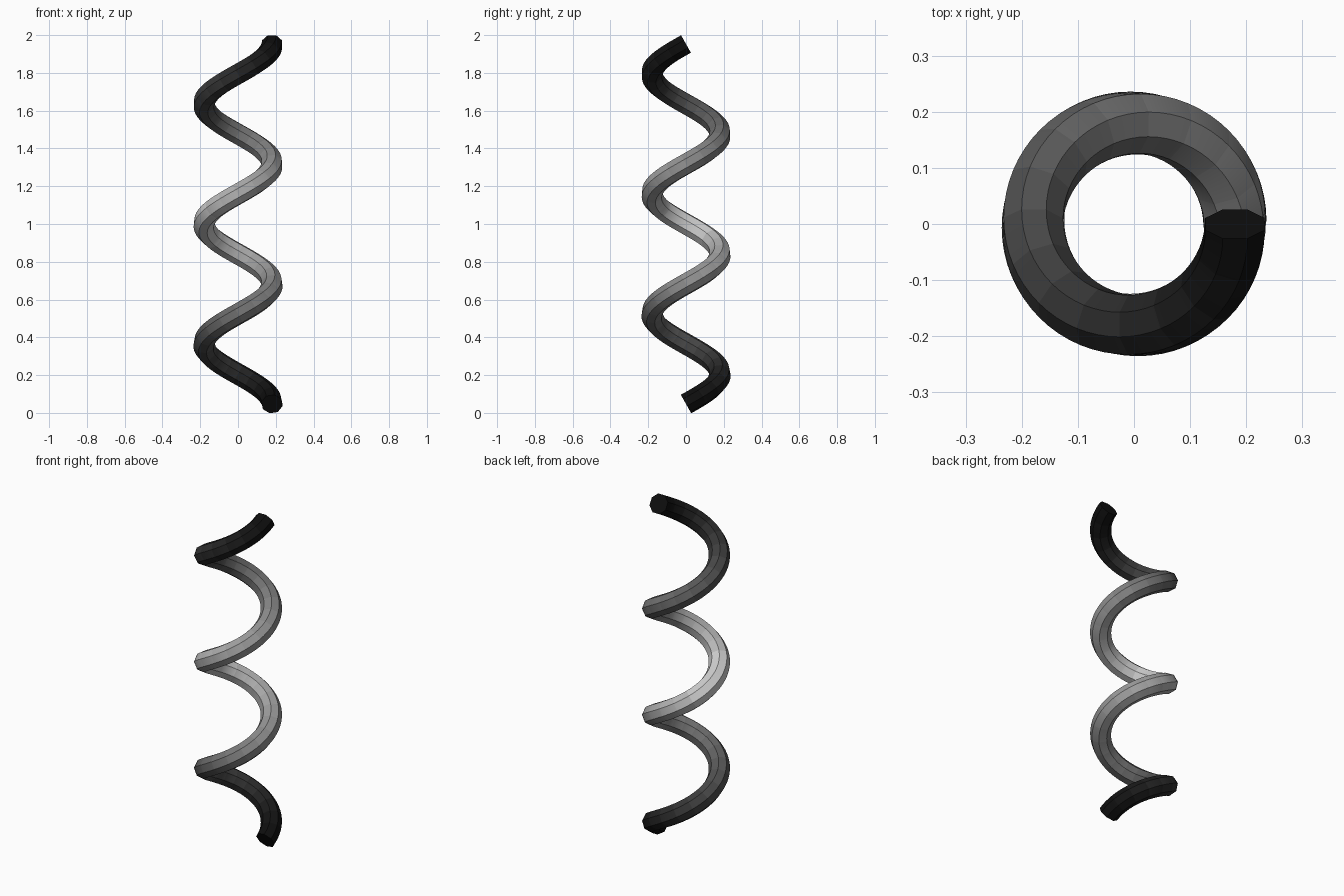
import bpy, bmesh
from math import sin, cos, pi, radians
from mathutils import Vector

if "Cube" in bpy.data.objects:
    bpy.data.objects.remove(bpy.data.objects["Cube"])

TURNS, R, APOTHEM, SIDES = 3, 0.18, 0.053, 8
STEPS, BANDS = 192, 48
Z0, Z1 = 0.047, 1.953
rad = APOTHEM / cos(pi / SIDES)
slope = (Z1 - Z0) / (TURNS * 2 * pi)


def centre(t):
    a = t * TURNS * 2 * pi
    return Vector((R * cos(a), R * sin(a), Z0 + (Z1 - Z0) * t))


def tangent(t):
    a = t * TURNS * 2 * pi
    return Vector((-R * sin(a), R * cos(a), slope)).normalized()


# octagonal tube swept along the helix, frame carried without twist from the top end
bm = bmesh.new()
rings = []
tan, side = tangent(1), Vector((1, 0, 0))
for i in range(STEPS, -1, -1):
    new = tangent(i / STEPS)
    side = tan.rotation_difference(new) @ side
    tan = new
    up = tan.cross(side)
    rings.append([bm.verts.new(centre(i / STEPS) + rad * (cos(b) * side + sin(b) * up))
                  for b in ((k + 0.5) * 2 * pi / SIDES for k in range(SIDES))])
for i in range(STEPS):
    for k in range(SIDES):
        n = (k + 1) % SIDES
        f = bm.faces.new((rings[i][k], rings[i][n], rings[i + 1][n], rings[i + 1][k]))
        f.material_index = i * BANDS // STEPS
bm.faces.new(rings[0]).material_index = 0
bm.faces.new(rings[-1]).material_index = BANDS - 1
bmesh.ops.recalc_face_normals(bm, faces=bm.faces)
mesh = bpy.data.meshes.new("helix_coil")
bm.to_mesh(mesh)
bm.free()
coil = bpy.data.objects.new("helix_coil", mesh)
bpy.context.collection.objects.link(coil)

# shade runs from black at both ends to light grey in the middle
for j in range(BANDS):
    m = bpy.data.materials.new(f"grey_{j}")
    d = 1 - abs(2 * (j + 0.5) / BANDS - 1)
    v = 0.004 + 0.6 * d ** 2
    m.diffuse_color = (v, v, v, 1)
    m.use_nodes = True
    m.node_tree.nodes["Principled BSDF"].inputs["Base Color"].default_value = m.diffuse_color
    mesh.materials.append(m)

bpy.context.view_layer.objects.active = coil
coil.select_set(True)
bpy.ops.object.shade_smooth_by_angle(angle=radians(30))
